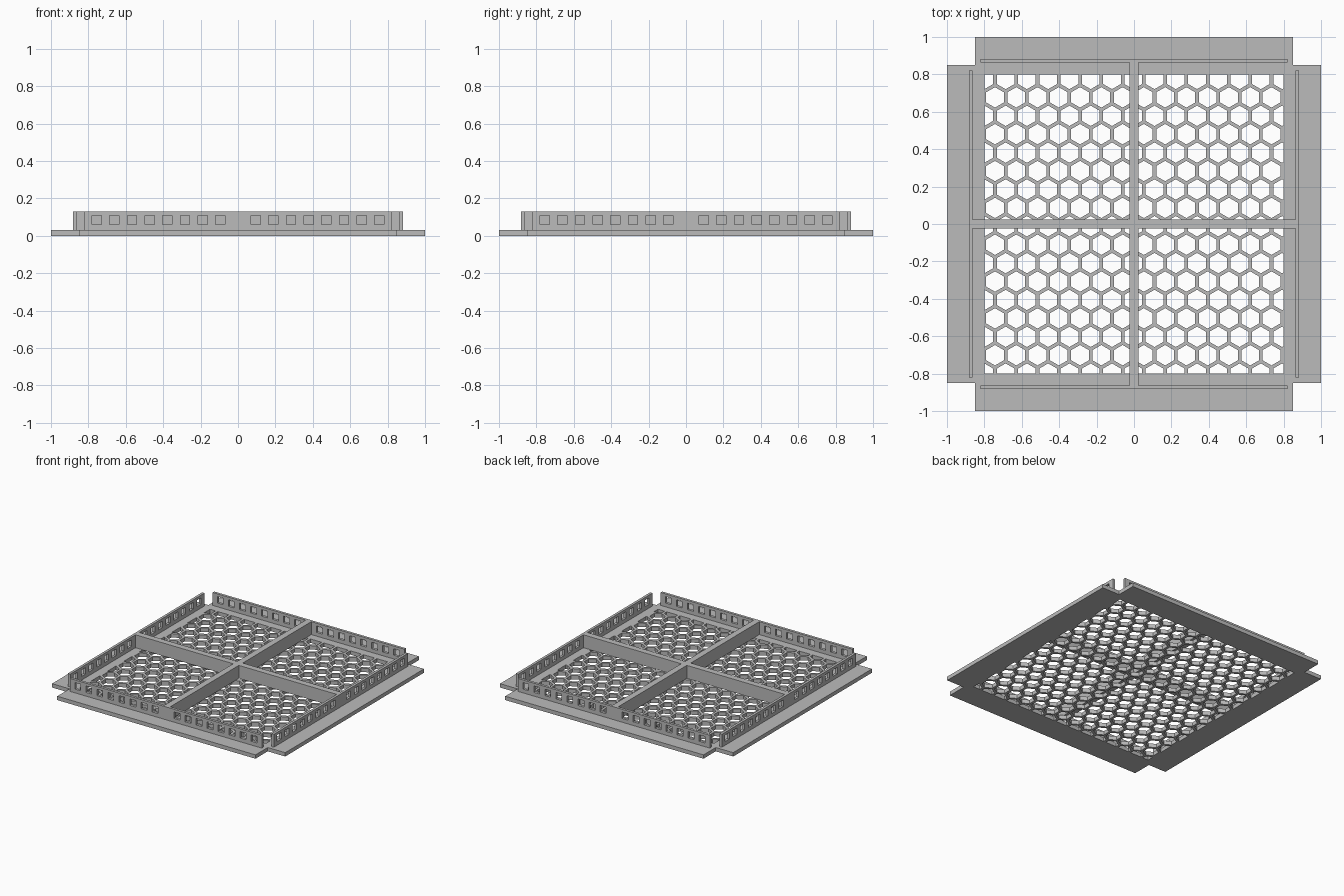
import bpy, bmesh, math
from mathutils import Vector

if "Cube" in bpy.data.objects:
    bpy.data.objects.remove(bpy.data.objects["Cube"])

PLATE_Z, TOP_Z = 0.03, 0.13      # base thickness, wall and rib height
OPEN = 0.80                      # half size of the honeycomb field
PITCH, HOLE = 0.1137, 0.0945     # hexagon spacing and hole width across flats

grey = bpy.data.materials.new("grey_plastic")
grey.diffuse_color = (0.5, 0.5, 0.5, 1)
grey.use_nodes = True
grey.node_tree.nodes["Principled BSDF"].inputs["Base Color"].default_value = grey.diffuse_color


def finish(bm, name):
    bmesh.ops.recalc_face_normals(bm, faces=bm.faces[:])
    mesh = bpy.data.meshes.new(name)
    bm.to_mesh(mesh)
    bm.free()
    mesh.materials.append(grey)
    ob = bpy.data.objects.new(name, mesh)
    bpy.context.collection.objects.link(ob)
    return ob


def extrude_up(bm, height):
    faces = bm.faces[:]
    res = bmesh.ops.extrude_face_region(bm, geom=faces, use_keep_orig=True)
    verts = [g for g in res["geom"] if isinstance(g, bmesh.types.BMVert)]
    bmesh.ops.translate(bm, vec=(0, 0, height), verts=verts)


def add_box(bm, lo, hi):
    lo, hi = Vector(lo), Vector(hi)
    verts = bmesh.ops.create_cube(bm, size=1)["verts"]
    for v in verts:
        v.co = (lo + hi) / 2 + v.co * (hi - lo)


def cut(ob, cutter):
    mod = ob.modifiers.new("holes", 'BOOLEAN')
    mod.operation, mod.solver, mod.object = 'DIFFERENCE', 'EXACT', cutter
    bpy.context.view_layer.objects.active = ob
    bpy.ops.object.modifier_apply(modifier=mod.name)
    bpy.data.objects.remove(cutter)


# Base plate with notched corners
a, b = 0.85, 1.0
outline = [(a, -b), (a, -a), (b, -a), (b, a), (a, a), (a, b),
           (-a, b), (-a, a), (-b, a), (-b, -a), (-a, -a), (-a, -b)]
bm = bmesh.new()
bm.faces.new([bm.verts.new((x, y, 0)) for x, y in outline])
extrude_up(bm, PLATE_Z)
base = finish(bm, "base_plate")

# Hexagonal holes, trimmed to the square field
bm = bmesh.new()
radius = HOLE / math.sqrt(3)
for row in range(18):
    for col in range(16):
        cx = -OPEN + (col + 0.5 * (row % 2)) * PITCH
        cy = -OPEN + row * PITCH * math.sqrt(3) / 2
        if cx > OPEN + HOLE / 2 - 0.001 or cy > OPEN + radius - 0.001:
            continue
        bm.faces.new([bm.verts.new((cx + radius * math.cos(t), cy + radius * math.sin(t), -0.05))
                      for t in (math.radians(30 + 60 * k) for k in range(6))])
for n in ((1, 0, 0), (-1, 0, 0), (0, 1, 0), (0, -1, 0)):
    bmesh.ops.bisect_plane(bm, geom=bm.verts[:] + bm.edges[:] + bm.faces[:], dist=1e-5,
                           plane_co=Vector(n) * OPEN, plane_no=n, clear_outer=True)
extrude_up(bm, 0.15)
cut(base, finish(bm, "hexagon_cutter"))

# Four side walls, each with two runs of square windows
for i, side in enumerate(("front", "right", "back", "left")):
    bm = bmesh.new()
    add_box(bm, (-0.822, -0.883, PLATE_Z - 0.001), (0.822, -0.863, TOP_Z))
    wall = finish(bm, side + "_wall")
    bm = bmesh.new()
    for k in range(1, 9):
        for s in (-1, 1):
            x = s * k * 0.0945
            add_box(bm, (x - 0.025, -0.95, 0.059), (x + 0.025, -0.80, 0.109))
    cut(wall, finish(bm, "window_cutter"))
    wall.rotation_euler.z = i * math.pi / 2

# Crossing ribs that join opposite walls
half, end = 0.024, 0.863
rib = [(half, -end), (half, -half), (end, -half), (end, half), (half, half), (half, end),
       (-half, end), (-half, half), (-end, half), (-end, -half), (-half, -half), (-half, -end)]
bm = bmesh.new()
bm.faces.new([bm.verts.new((x, y, PLATE_Z - 0.001)) for x, y in rib])
extrude_up(bm, TOP_Z - PLATE_Z + 0.001)
finish(bm, "cross_ribs")
